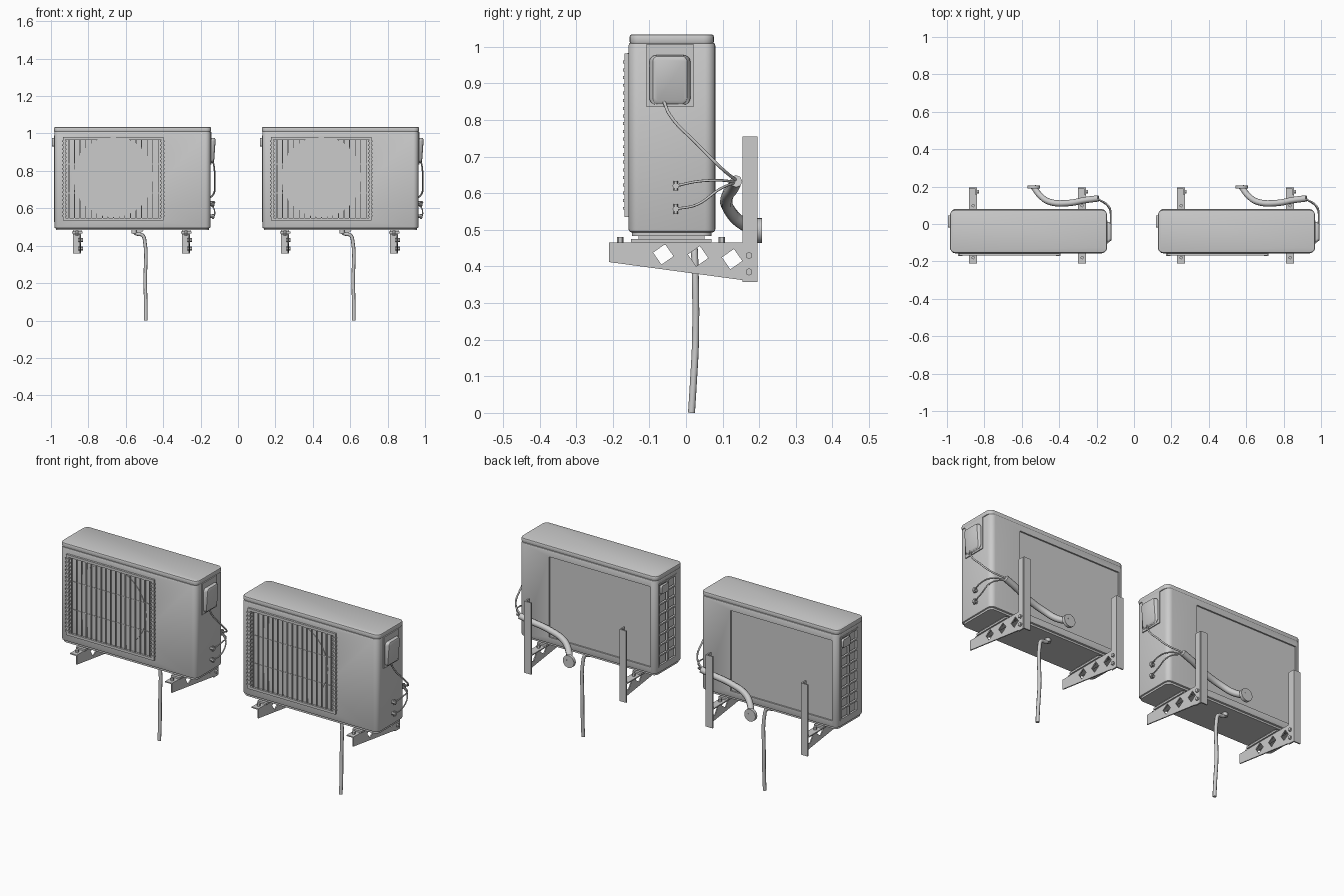
import bpy, bmesh, math
from mathutils import Vector

if "Cube" in bpy.data.objects:
    bpy.data.objects.remove(bpy.data.objects["Cube"])

grey = bpy.data.materials.new("light_grey")
grey.diffuse_color = (0.6, 0.6, 0.6, 1)
grey.use_nodes = True
grey.node_tree.nodes["Principled BSDF"].inputs["Base Color"].default_value = grey.diffuse_color
DX = 0.0  # x shift of the unit being built


def finish(name, bm, smooth=True):
    me = bpy.data.meshes.new(name)
    bmesh.ops.recalc_face_normals(bm, faces=bm.faces)
    bm.to_mesh(me)
    bm.free()
    me.materials.append(grey)
    ob = bpy.data.objects.new(name, me)
    ob.location.x = DX
    bpy.context.collection.objects.link(ob)
    if smooth:
        bpy.ops.object.select_all(action='DESELECT')
        bpy.context.view_layer.objects.active = ob
        ob.select_set(True)
        bpy.ops.object.shade_smooth_by_angle(angle=math.radians(35))
    return ob


def add_box(bm, x0, x1, y0, y1, z0, z1):
    vs = bmesh.ops.create_cube(bm, size=1)['verts']
    for v in vs:
        v.co = Vector(((x0, x1)[v.co.x > 0], (y0, y1)[v.co.y > 0], (z0, z1)[v.co.z > 0]))
    return vs


def boxes(name, items):
    bm = bmesh.new()
    for b in items:
        add_box(bm, *b)
    return finish(name, bm, False)


def rounded(name, x0, x1, y0, y1, z0, z1, r, axis=2, edge=0.0):
    """Box with its edges along one axis rounded, and optionally a small chamfer on the rest."""
    bm = bmesh.new()
    add_box(bm, x0, x1, y0, y1, z0, z1)
    es = [e for e in bm.edges if abs((e.verts[0].co - e.verts[1].co).normalized()[axis]) > 0.9]
    bmesh.ops.bevel(bm, geom=es, offset=r, segments=5, profile=0.5, affect='EDGES')
    if edge:
        caps = [f for f in bm.faces if abs(f.normal[axis]) > 0.9]
        es = list({e for f in caps for e in f.edges})
        bmesh.ops.bevel(bm, geom=es, offset=edge, segments=2, profile=0.5, affect='EDGES')
    return finish(name, bm)


def cyl(name, a, b, r, r2=None, n=20):
    a, b = Vector(a), Vector(b)
    bm = bmesh.new()
    bmesh.ops.create_cone(bm, cap_ends=True, segments=n, radius1=r,
                          radius2=r if r2 is None else r2, depth=(b - a).length)
    q = (b - a).to_track_quat('Z', 'Y')
    for v in bm.verts:
        v.co = q @ v.co + (a + b) / 2
    return finish(name, bm)


def tube(name, pts, r):
    cu = bpy.data.curves.new(name, 'CURVE')
    cu.dimensions = '3D'
    cu.bevel_depth, cu.bevel_resolution, cu.use_fill_caps = r, 2, True
    sp = cu.splines.new('BEZIER')
    sp.bezier_points.add(len(pts) - 1)
    for p, co in zip(sp.bezier_points, pts):
        p.co = co
        p.handle_left_type = p.handle_right_type = 'AUTO'
    sp.resolution_u = 6
    cu.materials.append(grey)
    ob = bpy.data.objects.new(name, cu)
    ob.location.x = DX
    bpy.context.collection.objects.link(ob)


def cut(ob, cutter):
    m = ob.modifiers.new("cut", 'BOOLEAN')
    m.operation, m.solver, m.object = 'DIFFERENCE', 'EXACT', cutter
    cutter.hide_render = True
    cutter.hide_set(True)


def prism(name, outline, x0, x1):
    """Side outline in (y, z) extruded along x."""
    bm = bmesh.new()
    f = bm.faces.new([bm.verts.new((x0, y, z)) for y, z in outline])
    g = bmesh.ops.extrude_face_region(bm, geom=[f])['geom']
    bmesh.ops.translate(bm, vec=(x1 - x0, 0, 0), verts=[v for v in g if isinstance(v, bmesh.types.BMVert)])
    return finish(name, bm, False)


def fan(cx, cz):
    # four twisted, swept blades
    bm = bmesh.new()
    nr, na = 7, 8
    for k in range(4):
        grid = []
        for i in range(nr):
            t = i / (nr - 1)
            r = 0.04 + 0.165 * t
            span = math.radians(58 + 16 * math.sin(math.pi * t * 0.8))
            start = math.radians(90 * k + 20 - 38 * t)
            row = []
            for j in range(na):
                s = j / (na - 1)
                rr = r - 0.03 * t * (2 * s - 1) ** 4
                a = start + span * s
                y = -0.105 + 0.05 * (s - 0.5) + 0.012 * math.sin(math.pi * s)
                row.append(bm.verts.new((cx + rr * math.cos(a), y, cz + rr * math.sin(a))))
            grid.append(row)
        for i in range(nr - 1):
            for j in range(na - 1):
                bm.faces.new((grid[i][j], grid[i + 1][j], grid[i + 1][j + 1], grid[i][j + 1]))
    ob = finish("fan_blades", bm)
    m = ob.modifiers.new("thickness", 'SOLIDIFY')
    m.thickness, m.offset = 0.004, 0
    cyl("fan_hub", (cx, -0.06, cz), (cx, -0.145, cz), 0.05, 0.046, 24)


def bracket(cx):
    # sloping side web with diamond holes
    web = prism("bracket_web", [(-0.21, 0.465), (0.19, 0.465), (0.19, 0.358), (-0.21, 0.412)],
                cx + 0.014, cx + 0.02)
    bm = bmesh.new()
    for y, z in ((-0.062, 0.433), (0.033, 0.428), (0.126, 0.42)):
        vs = add_box(bm, cx - 0.05, cx + 0.06, -0.02, 0.02, -0.02, 0.02)
        for v in vs:
            a = math.radians(35)
            p, q = v.co.y, v.co.z
            v.co.y = y + p * math.cos(a) - q * math.sin(a)
            v.co.z = z + p * math.sin(a) + q * math.cos(a)
    cut(web, finish("bracket_hole_cutter", bm, False))
    boxes("bracket_flange", [(cx - 0.022, cx + 0.02, -0.21, 0.19, 0.459, 0.465)])
    # wall post, an angle section
    boxes("wall_post", [(cx - 0.022, cx + 0.02, 0.188, 0.195, 0.358, 0.755),
                        (cx + 0.013, cx + 0.021, 0.155, 0.19, 0.358, 0.755)])
    for y in (-0.18, 0.098):
        cyl("mount_bolt", (cx, y, 0.452), (cx, y, 0.48), 0.009, n=6)
    for z in (0.385, 0.43):
        cyl("post_bolt", (cx + 0.008, 0.172, z), (cx + 0.03, 0.172, z), 0.01, n=6)
    boxes("rubber_foot", [(cx - 0.028, cx + 0.028, -0.15, 0.07, 0.465, 0.475),
                          (cx - 0.022, cx + 0.022, -0.13, 0.05, 0.475, 0.49)])


def unit():
    L, R = -0.982, -0.147
    cx, cz = -0.667, 0.768
    # casing with a round fan opening, a coil opening at the rear and one at the left
    body = rounded("casing", L, R, -0.157, 0.08, 0.493, 1.012, 0.028, 2, 0.008)
    cut(body, cyl("fan_opening_cutter", (cx, -0.2, cz), (cx, -0.04, cz), 0.216, n=48))
    cut(body, boxes("coil_opening_cutter", [(-0.95, -0.33, 0.072, 0.1, 0.53, 0.975)]))
    cut(body, boxes("side_opening_cutter", [(-1.1, L + 0.014, -0.095, 0.05, 0.53, 0.985)]))
    rounded("base_tray", L + 0.008, R - 0.008, -0.148, 0.07, 0.483, 0.498, 0.025)
    rounded("lid", L - 0.002, R + 0.003, -0.154, 0.076, 1.008, 1.034, 0.028, 2, 0.006)
    fan(cx, cz)

    # front grille: frame, slats and the toothed side strips
    x0, x1, z0, z1, w = -0.936, -0.398, 0.535, 0.982, 0.014
    boxes("grille_frame", [(x0, x1, -0.168, -0.15, z0, z0 + w), (x0, x1, -0.168, -0.15, z1 - w, z1),
                           (x0, x0 + w, -0.168, -0.15, z0, z1), (x1 - w, x1, -0.168, -0.15, z0, z1)])
    n = 18
    boxes("grille_slats", [(x, x + 0.004, -0.167, -0.158, z0, z1) for x in
                           (x0 + (x1 - x0) * i / n for i in range(1, n))])
    boxes("grille_rails", [(x0, x1, -0.162, -0.158, z, z + 0.004) for z in (0.68, 0.835)])
    boxes("grille_teeth", [(x, x + 0.024, -0.172, -0.158, z0 + 0.02 + 0.021 * i, z0 + 0.028 + 0.021 * i)
                           for x in (x0 - 0.004, x1 - 0.02) for i in range(20)])
    ring = cyl("fan_ring", (cx, -0.16, cz), (cx, -0.06, cz), 0.2155, n=48)
    cut(ring, cyl("fan_ring_cutter", (cx, -0.2, cz), (cx, -0.02, cz), 0.208, n=48))

    # left side lattice
    boxes("side_lattice", [(L - 0.003, L + 0.008, -0.1, 0.055, 0.528 + 0.0565 * i, 0.536 + 0.0565 * i)
                           for i in range(9)] +
          [(L - 0.003, L + 0.008, y, y + 0.009, 0.528, 0.99) for y in (-0.1, -0.027, 0.046)])
    rounded("left_handle", L - 0.013, L, -0.02, 0.045, 0.93, 0.975, 0.01, 0)

    # right side cover plate with a bulging handle
    boxes("cover_plate", [(R - 0.004, R + 0.005, -0.108, 0.02, 0.835, 1.008)])
    hood = rounded("side_handle", R, R + 0.027, -0.1, 0.012, 0.842, 0.977, 0.018, 0, 0.01)
    for v in hood.data.vertices:
        if v.co.x > R + 0.012:
            v.co.y = -0.044 + (v.co.y + 0.044) * 0.88
            v.co.x -= 0.012 * max(0, (0.89 - v.co.z) / 0.05)

    # service valves, thin lines and the power cable meeting the insulated pipe
    for z in (0.62, 0.557):
        cyl("valve_body", (R - 0.005, -0.028, z), (R + 0.022, -0.028, z), 0.009, n=8)
        cyl("valve_cap", (R + 0.014, -0.028, z - 0.013), (R + 0.014, -0.028, z + 0.013), 0.006, n=6)
        tube("refrigerant_line", [(R + 0.014, -0.028, z), (R + 0.022, 0.03, z + 0.012),
                                  (R + 0.01, 0.09, 0.61 + (z - 0.557) * 0.4), (R - 0.05, 0.135, 0.63)], 0.0035)
    tube("power_cable", [(R + 0.014, -0.06, 0.85), (R + 0.02, -0.045, 0.815), (R + 0.022, 0.03, 0.735),
                         (R + 0.012, 0.095, 0.67), (R - 0.05, 0.137, 0.635)], 0.0045)
    tube("insulated_pipe", [(-0.19, 0.137, 0.633), (-0.26, 0.128, 0.615), (-0.35, 0.112, 0.59),
                            (-0.45, 0.118, 0.555), (-0.5, 0.15, 0.52), (-0.536, 0.197, 0.498)], 0.017)
    cyl("wall_sleeve", (-0.536, 0.19, 0.498), (-0.536, 0.207, 0.498), 0.034, n=24)

    # drain hose
    cyl("drain_spout", (-0.555, 0.02, 0.465), (-0.555, 0.02, 0.488), 0.014, n=16)
    tube("drain_hose", [(-0.558, 0.02, 0.478), (-0.545, 0.02, 0.465), (-0.51, 0.022, 0.455),
                        (-0.498, 0.024, 0.42), (-0.496, 0.026, 0.2), (-0.493, 0.02, 0.08),
                        (-0.493, 0.015, 0.0)], 0.0095)
    for bx in (-0.86, -0.277):
        bracket(bx)


for DX in (0.0, 1.112):
    unit()
